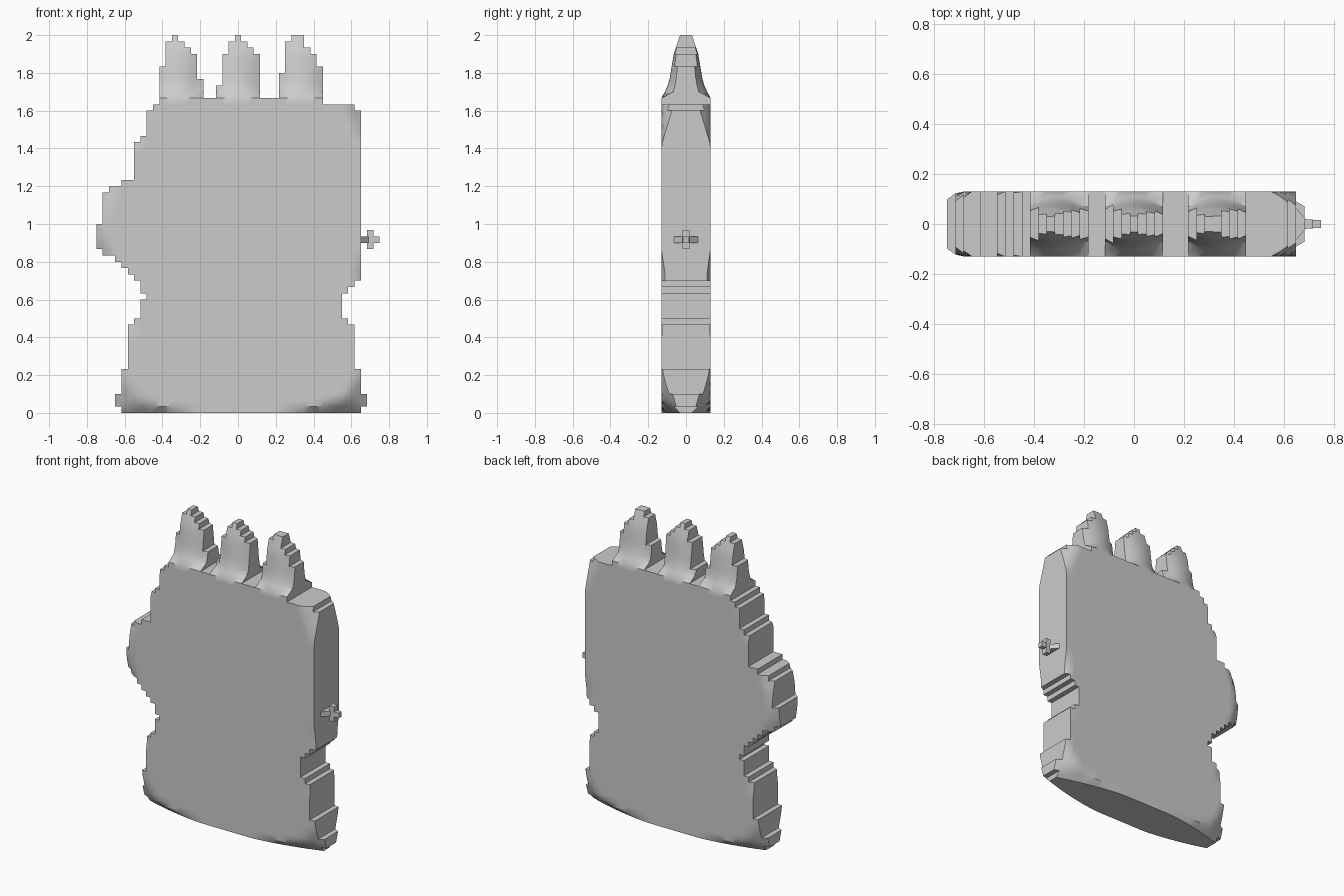
import bpy, bmesh, math

cube = bpy.data.objects.get("Cube")
if cube:
    bpy.data.objects.remove(cube, do_unlink=True)

UNIT = 1 / 30            # size of one outline step
COLS, ROWS = 45, 60
DEPTH = 0.13             # half thickness of the slab
RADIUS = 8               # reach of the edge rounding, in steps

grey = bpy.data.materials.new("plain grey")
grey.use_nodes = True
grey.diffuse_color = (0.6, 0.6, 0.6, 1)
grey.node_tree.nodes["Principled BSDF"].inputs["Base Color"].default_value = (0.6, 0.6, 0.6, 1)

# Stepped outline of wrist, thumb and palm: (column, row count), bottom to top
LEFT_STEPS = [(4, 1), (3, 2), (4, 4), (5, 7), (6, 1), (7, 3), (8, 1), (7, 2),
              (6, 1), (5, 1), (4, 1), (3, 1), (1, 1), (0, 4), (1, 5), (2, 1),
              (4, 1), (6, 6), (7, 1), (8, 4), (9, 1), (10, 1)]
RIGHT_STEPS = [(42, 1), (43, 2), (42, 4), (41, 7), (40, 1), (39, 4), (40, 1),
               (41, 1), (42, 27), (41, 1), (36, 1)]
# Fingers: (first column, end column, row count), bottom to top
FINGERS = [
    [(10, 17, 3), (10, 16, 2), (11, 16, 2), (11, 15, 1), (11, 14, 1), (12, 13, 1)],
    [(19, 26, 2), (20, 26, 5), (21, 25, 1), (21, 24, 1), (22, 23, 1)],
    [(29, 36, 4), (30, 36, 1), (30, 35, 2), (30, 34, 1), (30, 33, 1), (31, 33, 1)],
]
FINGER_BASE = 50
FINGER_CENTRES = (13, 22.5, 32.5)


def unroll(steps):
    return [value for value, count in steps for _ in range(count)]


cells = set()
for row, (a, b) in enumerate(zip(unroll(LEFT_STEPS), unroll(RIGHT_STEPS))):
    cells.update((col, row) for col in range(a, b))
for finger in FINGERS:
    row = FINGER_BASE
    for a, b, count in finger:
        for _ in range(count):
            cells.update((col, row) for col in range(a, b))
            row += 1

disc = [(i, j) for i in range(-RADIUS, RADIUS) for j in range(-RADIUS, RADIUS)
        if math.hypot(i + 0.5, j + 0.5) < RADIUS]


def position(col, row):
    return (col - COLS / 2) * UNIT, row * UNIT


def finger_cap(z):
    """Half thickness of a finger, tapering to the tip."""
    profile = [(1.66, DEPTH), (1.75, 0.09), (1.9, 0.065), (2.01, 0.028)]
    for (z0, h0), (z1, h1) in zip(profile, profile[1:]):
        if z <= z1:
            return h0 + (h1 - h0) * (z - z0) / (z1 - z0)
    return h1


def half_thickness(col, row):
    """Full inside and on straight edges, thin at outer corners and tips."""
    x, z = position(col, row)
    if row > FINGER_BASE:
        offset = min(abs(col - c) for c in FINGER_CENTRES) / 3.5
        return finger_cap(z) * (1 - 0.4 * min(offset, 1) ** 2)
    filled = sum((col + i, row + j) in cells for i, j in disc) / len(disc)
    h = DEPTH * min(1, max(0.12, (filled - 0.1) / 0.37))
    lens = 0.02 + 0.12 * (1 - (x / 0.68) ** 2) + z
    return max(0.015, min(h, lens))


def finish(bm, name):
    bmesh.ops.recalc_face_normals(bm, faces=bm.faces)
    mesh = bpy.data.meshes.new(name)
    bm.to_mesh(mesh)
    bm.free()
    mesh.materials.append(grey)
    obj = bpy.data.objects.new(name, mesh)
    bpy.context.collection.objects.link(obj)
    bpy.ops.object.select_all(action="DESELECT")
    obj.select_set(True)
    bpy.context.view_layer.objects.active = obj
    bpy.ops.object.shade_smooth_by_angle(angle=math.radians(35))
    return obj


# Hand slab: domed front and back joined by stepped walls
bm = bmesh.new()
corners = {}


def corner(col, row):
    if (col, row) not in corners:
        x, z = position(col, row)
        h = half_thickness(col, row)
        corners[col, row] = (bm.verts.new((x, -h, z)), bm.verts.new((x, h, z)))
    return corners[col, row]


for col, row in sorted(cells):
    ring = [(col, row), (col + 1, row), (col + 1, row + 1), (col, row + 1)]
    outside = [(col, row - 1), (col + 1, row), (col, row + 1), (col - 1, row)]
    bm.faces.new([corner(*p)[0] for p in ring])
    bm.faces.new([corner(*p)[1] for p in reversed(ring)])
    for k, neighbour in enumerate(outside):
        if neighbour not in cells:
            a, b = corner(*ring[k]), corner(*ring[(k + 1) % 4])
            bm.faces.new((a[0], a[1], b[1], b[0]))
finish(bm, "hand_slab")


def bar(name, x0, x1, z0, z1, inner, outer):
    """Flat bar along x whose depth goes from inner to outer."""
    bm = bmesh.new()
    bmesh.ops.create_cube(bm, size=1)
    for v in bm.verts:
        h = outer if v.co.x > 0 else inner
        v.co = (x1 if v.co.x > 0 else x0, math.copysign(h, v.co.y),
                z1 if v.co.z > 0 else z0)
    return finish(bm, name)


# Small cross-shaped pin on the side
bar("pin_root", 0.64, 0.69, 0.9, 0.933, 0.075, 0.018)
bar("pin_shaft", 0.68, 0.75, 0.9, 0.933, 0.018, 0.015)
bar("pin_crossbar", 0.683, 0.717, 0.867, 0.967, 0.018, 0.018)
